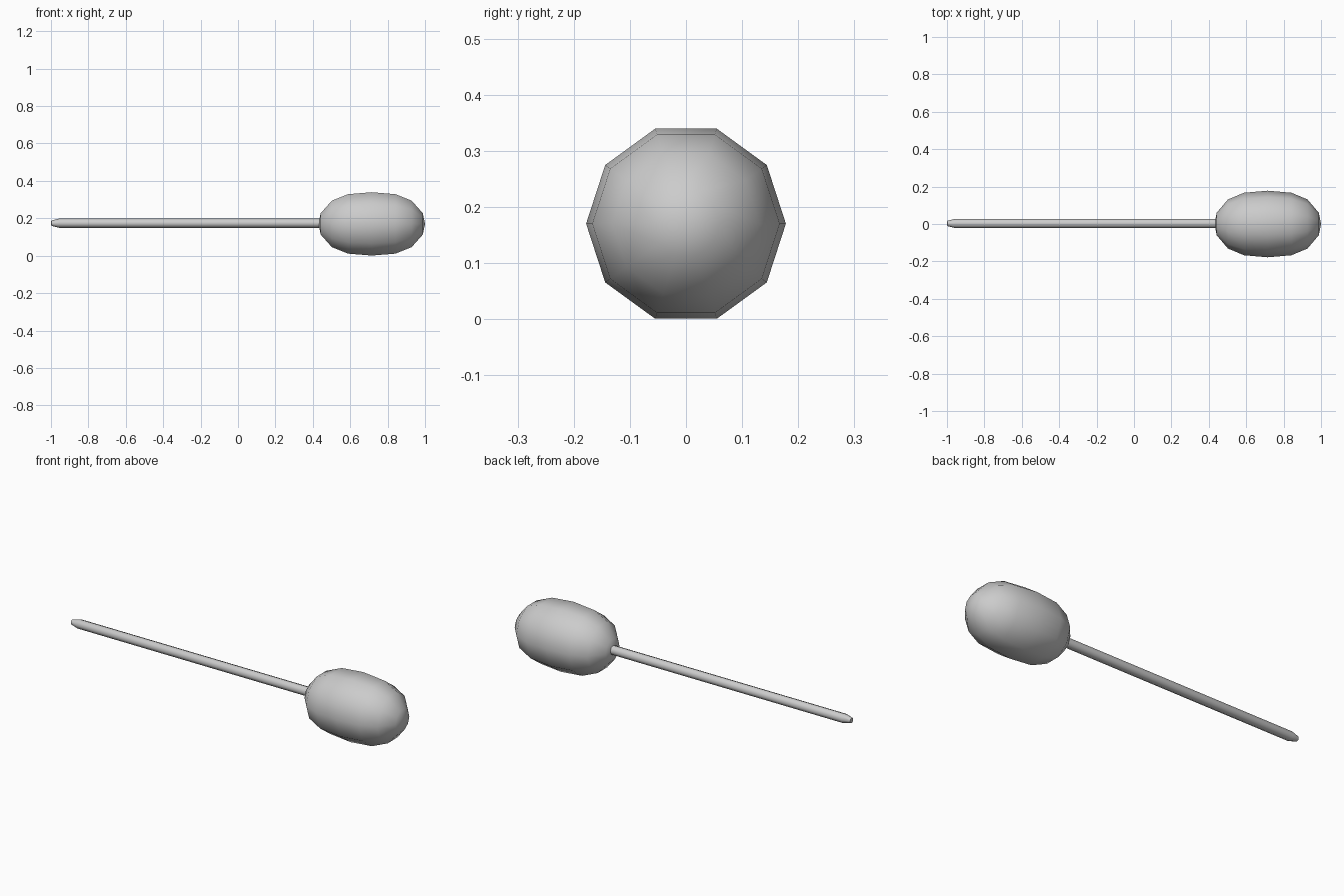
import bpy
import bmesh
from math import cos, sin, pi

cube = bpy.data.objects.get("Cube")
if cube:
    bpy.data.objects.remove(cube)

grey = bpy.data.materials.new("light_grey")
grey.use_nodes = True
colour = (0.6, 0.6, 0.6, 1)
grey.diffuse_color = colour
grey.node_tree.nodes["Principled BSDF"].inputs["Base Color"].default_value = colour


def lathe_x(name, profile, sides, y, z, sharp):
    """Turn (x, radius) points about an axis along x; radius 0 is a pole."""
    bm = bmesh.new()
    rings = []
    for x, r in profile:
        count = sides if r else 1
        rings.append([bm.verts.new((x, y + r * cos(2 * pi * i / sides),
                                    z + r * sin(2 * pi * i / sides)))
                      for i in range(count)])
    for a, b in zip(rings, rings[1:]):
        for i in range(sides):
            j = (i + 1) % sides
            corners = [a[i % len(a)], a[j % len(a)], b[j % len(b)], b[i % len(b)]]
            bm.faces.new(list(dict.fromkeys(corners)))
    bmesh.ops.recalc_face_normals(bm, faces=bm.faces)
    mesh = bpy.data.meshes.new(name)
    bm.to_mesh(mesh)
    bm.free()
    mesh.materials.append(grey)
    obj = bpy.data.objects.new(name, mesh)
    bpy.context.collection.objects.link(obj)
    bpy.ops.object.select_all(action='DESELECT')
    obj.select_set(True)
    bpy.context.view_layer.objects.active = obj
    bpy.ops.object.shade_smooth_by_angle(angle=sharp)
    return obj


# Rounded head, mirrored about its middle
half = [(0.285, 0), (0.273, 0.06), (0.213, 0.131), (0.127, 0.167)]
middle = 0.715
head = ([(middle - d, r) for d, r in half] + [(middle, 0.178)]
        + [(middle + d, r) for d, r in reversed(half)])
lathe_x("head", head, 10, 0, 0.17, pi)

# Thin stick with a tapered tip, running into the head
stick = [(-1, 0), (-0.998, 0.014), (-0.955, 0.025), (0.5, 0.025), (0.5, 0)]
lathe_x("stick", stick, 8, 0.003, 0.174, 1.0)
